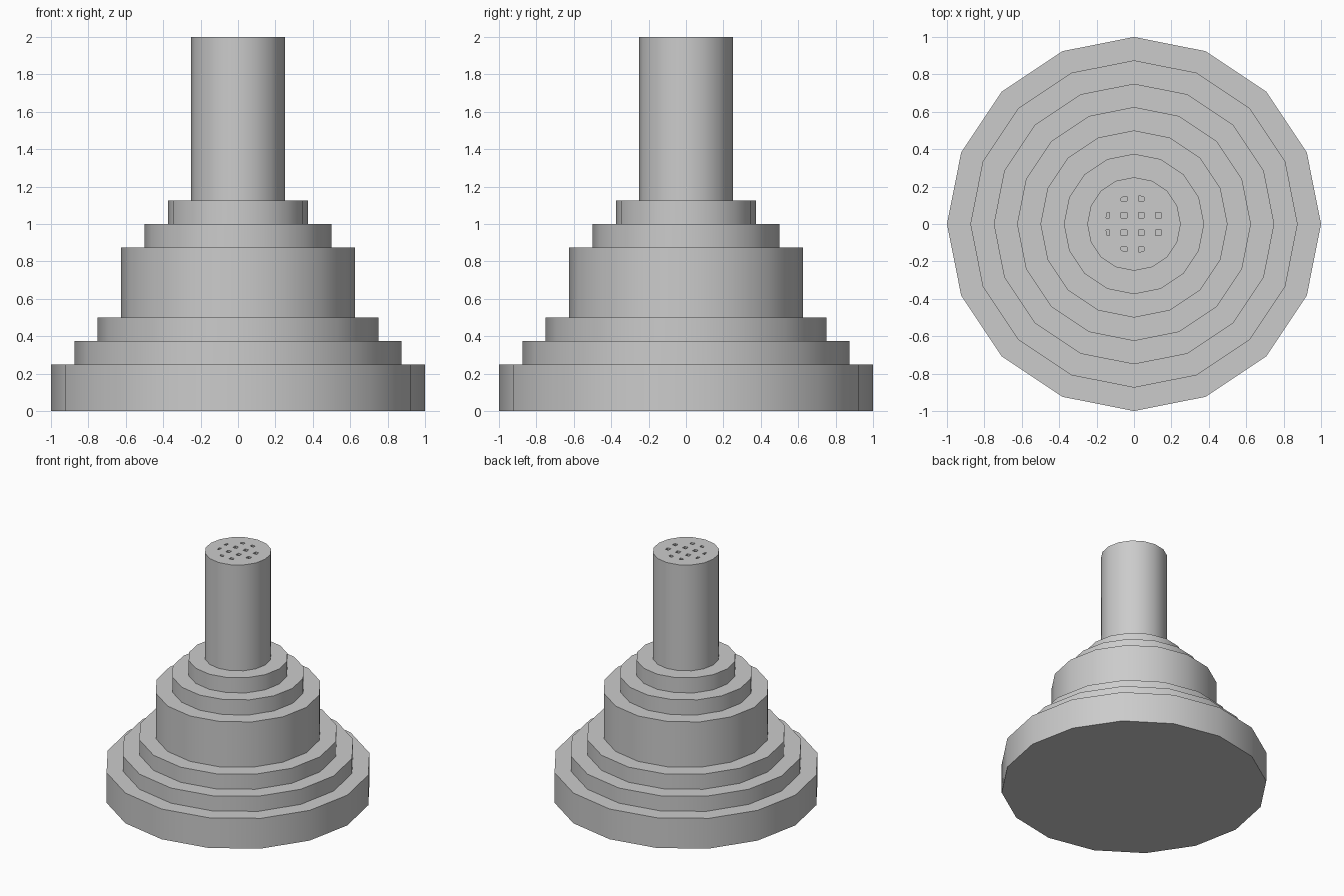
import bpy, bmesh, math
from mathutils import Matrix

if "Cube" in bpy.data.objects:
    bpy.data.objects.remove(bpy.data.objects["Cube"])

SIDES = 16


def new_object(name, bm):
    bmesh.ops.recalc_face_normals(bm, faces=bm.faces)
    mesh = bpy.data.meshes.new(name)
    bm.to_mesh(mesh)
    bm.free()
    obj = bpy.data.objects.new(name, mesh)
    bpy.context.collection.objects.link(obj)
    return obj


def ring(bm, r, z):
    step = 2 * math.pi / SIDES
    return [bm.verts.new((r * math.cos(i * step), r * math.sin(i * step), z)) for i in range(SIDES)]


def lathe(name, profile):
    bm = bmesh.new()
    rings = [ring(bm, r, z) for r, z in profile]
    for a, b in zip(rings, rings[1:]):
        for i in range(SIDES):
            j = (i + 1) % SIDES
            bm.faces.new((a[i], a[j], b[j], b[i]))
    bm.faces.new(rings[0])
    bm.faces.new(rings[-1])
    return new_object(name, bm)


def boolean(obj, other, operation):
    mod = obj.modifiers.new(operation.title(), 'BOOLEAN')
    mod.operation = operation
    mod.solver = 'EXACT'
    mod.object = other
    other.hide_render = True
    other.hide_set(True)


# Stepped body and neck: (radius, top height) of each tier
tiers = [(1, .25), (.875, .375), (.75, .5), (.625, .875), (.5, 1), (.375, 1.125), (.25, 2)]
profile, z = [], 0
for r, top in tiers:
    profile += [(r, z), (r, top)]
    z = top
body = lathe("stepped_body", profile)
bpy.context.view_layer.objects.active = body
body.select_set(True)
bpy.ops.object.shade_smooth_by_angle(angle=math.radians(30))

# Grid of small square holes in the top, clipped to a round outline
bm = bmesh.new()
size, depth = .0315, .0625
for x in (-.146, -.053, .039, .132):
    for y in (-.14, -.047, .047, .14):
        if abs(x) > .1 and abs(y) > .1:
            continue
        bmesh.ops.create_cube(bm, size=1, matrix=Matrix.Translation((x, y, 2))
                              @ Matrix.Diagonal((size, size, 2 * depth, 1)))
holes = new_object("hole_cutter", bm)
outline = lathe("hole_outline", [(.156, 1.8), (.156, 2.2)])
boolean(holes, outline, 'INTERSECT')
boolean(body, holes, 'DIFFERENCE')
